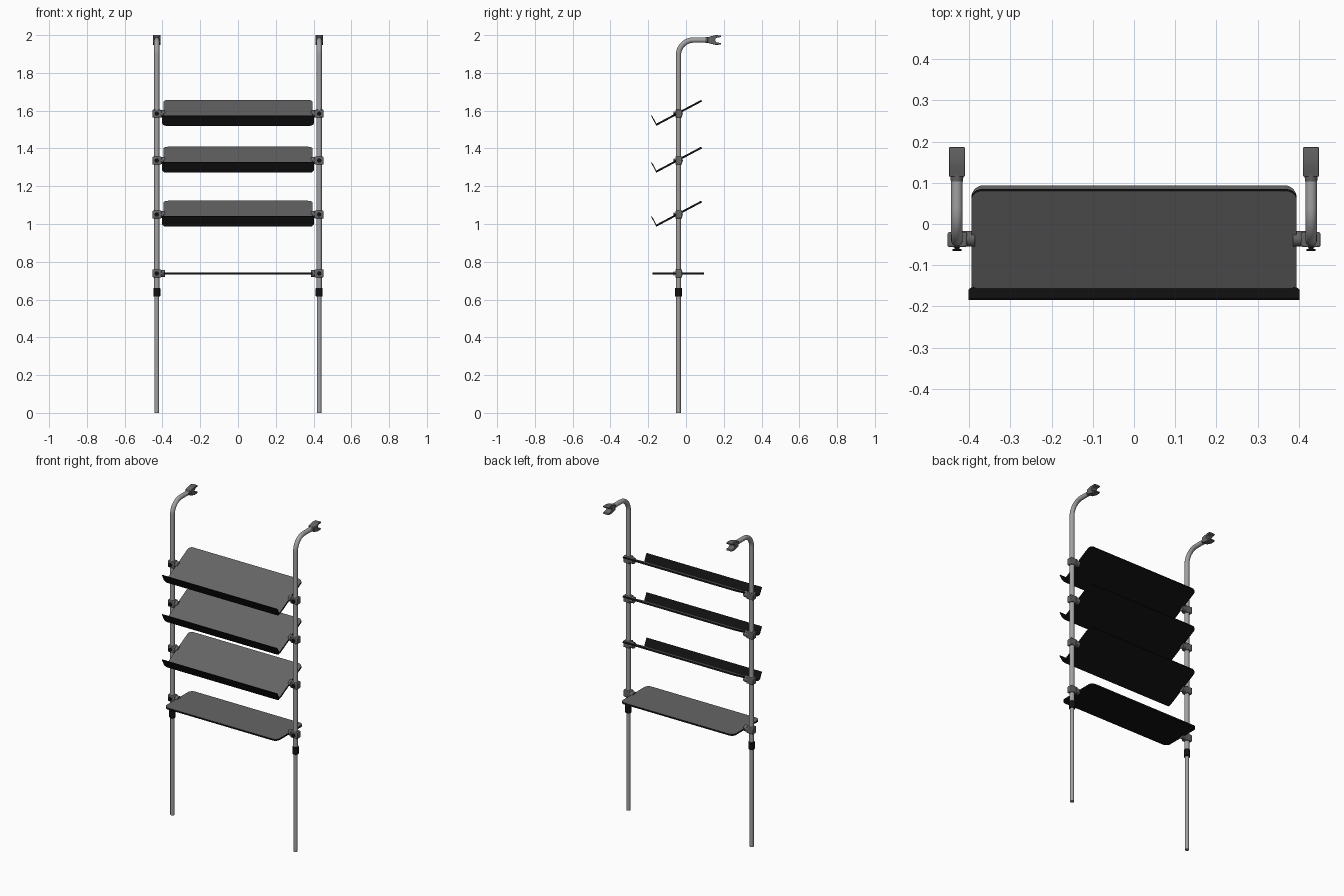
import bpy, bmesh
from math import sin, cos, pi, radians
from mathutils import Matrix, Vector

if "Cube" in bpy.data.objects:
    bpy.data.objects.remove(bpy.data.objects["Cube"])

PX, PY = 0.43, -0.04          # pole axis
TILT = radians(28)
T = Matrix.Translation


def mat(name, v):
    m = bpy.data.materials.new(name)
    m.diffuse_color = (v, v, v, 1)
    m.use_nodes = True
    m.node_tree.nodes["Principled BSDF"].inputs["Base Color"].default_value = m.diffuse_color
    return m


STEEL, DARK = mat("steel", 0.36), mat("dark_grey", 0.13)
TOP, BLACK = mat("shelf_top_grey", 0.13), mat("black", 0.006)


def finish(bm, name, mats, smooth=True):
    bmesh.ops.recalc_face_normals(bm, faces=bm.faces)
    me = bpy.data.meshes.new(name)
    bm.to_mesh(me)
    bm.free()
    ob = bpy.data.objects.new(name, me)
    bpy.context.collection.objects.link(ob)
    for m in mats:
        me.materials.append(m)
    if smooth:
        bpy.ops.object.select_all(action='DESELECT')
        ob.select_set(True)
        bpy.context.view_layer.objects.active = ob
        bpy.ops.object.shade_smooth_by_angle(angle=radians(35))
    return ob


def bevel(ob, w, seg=2):
    b = ob.modifiers.new("bevel", 'BEVEL')
    b.width, b.segments = w, seg
    b.limit_method, b.angle_limit = 'ANGLE', radians(40)


def prism(name, pts, t, mtx, mats, top_second=False):
    bm = bmesh.new()
    lo = [bm.verts.new((x, y, -t / 2)) for x, y in pts]
    hi = [bm.verts.new((x, y, t / 2)) for x, y in pts]
    bm.faces.new(lo)
    f = bm.faces.new(hi)
    if top_second:
        f.material_index = 1
    n = len(pts)
    for i in range(n):
        j = (i + 1) % n
        bm.faces.new((lo[i], lo[j], hi[j], hi[i]))
    bm.transform(mtx)
    return finish(bm, name, mats)


def cyl(name, r1, r2, p0, p1, m, seg=24):
    p0, p1 = Vector(p0), Vector(p1)
    d = p1 - p0
    bm = bmesh.new()
    bmesh.ops.create_cone(bm, cap_ends=True, segments=seg, radius1=r1, radius2=r2, depth=d.length)
    bm.transform(T((p0 + p1) / 2) @ d.to_track_quat('Z', 'Y').to_matrix().to_4x4())
    return finish(bm, name, [m])


def box(name, c, s, m, b):
    bm = bmesh.new()
    bmesh.ops.create_cube(bm, size=1)
    bm.transform(T(c) @ Matrix.Diagonal((*s, 1)))
    bevel(finish(bm, name, [m]), b)


def round_rect(hx, y0, y1, r_front, r_back, seg=6):
    pts = []
    for sx, y, r, a0 in ((1, y0, r_front, -90), (1, y1, r_back, 0),
                         (-1, y1, r_back, 90), (-1, y0, r_front, 180)):
        cx, cy = sx * (hx - r), y + (r if y == y0 else -r)
        if r == 0:
            pts.append((cx, cy))
            continue
        for i in range(seg + 1):
            a = radians(a0 + 90 * i / seg)
            pts.append((cx + r * cos(a), cy + r * sin(a)))
    return pts


def pipe(name, pts, r, m):
    cu = bpy.data.curves.new(name, 'CURVE')
    cu.dimensions = '3D'
    cu.bevel_depth, cu.bevel_resolution, cu.use_fill_caps = r, 6, True
    sp = cu.splines.new('POLY')
    sp.points.add(len(pts) - 1)
    for p, c in zip(sp.points, pts):
        p.co = (*c, 1)
    cu.materials.append(m)
    ob = bpy.data.objects.new(name, cu)
    bpy.context.collection.objects.link(ob)
    bpy.ops.object.select_all(action='DESELECT')
    ob.select_set(True)
    bpy.context.view_layer.objects.active = ob
    bpy.ops.object.convert(target='MESH')
    bpy.ops.object.shade_smooth_by_angle(angle=radians(40))


HEIGHTS = (0.738, 1.05, 1.336, 1.584)

# flat bottom shelf
prism("flat_shelf", round_rect(0.395, -0.177, 0.094, 0.03, 0.03), 0.01,
      T((0, 0, HEIGHTS[0])), [BLACK, TOP], True)

# tilted shelves with a front lip
for k, z in enumerate(HEIGHTS[1:]):
    base = T((0, -0.156, z - 0.058)) @ Matrix.Rotation(TILT, 4, 'X')
    prism(f"tilted_shelf_{k}", round_rect(0.395, 0, 0.27, 0.02, 0.025), 0.01,
          base, [BLACK, TOP], True)
    prism(f"shelf_lip_{k}", round_rect(0.402, -0.005, 0.055, 0.02, 0), 0.005,
          base @ T((0, -0.001, 0)) @ Matrix.Rotation(pi / 2, 4, 'X'), [BLACK])

# side view outline of the hook mouth (y, z)
ZT, R = 1.974, 0.08
FORK = [(0.115, -0.015), (0.14, -0.022), (0.158, -0.026), (0.187, -0.024), (0.184, -0.015)]
FORK += [(0.176 - 0.022 * cos(a), 0.015 * sin(a)) for a in
         [radians(-70 + 20 * i) for i in range(8)]]
FORK += [(0.184, 0.015), (0.187, 0.024), (0.158, 0.026), (0.14, 0.022), (0.115, 0.015)]
YZX = Matrix(((0, 0, 1, 0), (1, 0, 0, 0), (0, 1, 0, 0), (0, 0, 0, 1)))

for s, side in ((-1, "left"), (1, "right")):
    x = s * PX
    # telescoping pole with bent top
    cyl(f"{side}_lower_pole", 0.0125, 0.0125, (x, PY, 0), (x, PY, 0.66), STEEL)
    arc = [(x, PY + R * (1 - cos(a)), ZT - R + R * sin(a)) for a in
           [pi / 2 * i / 12 for i in range(13)]]
    pipe(f"{side}_upper_pole", [(x, PY, 0.65)] + arc + [(x, 0.125, ZT)], 0.014, STEEL)
    bevel(cyl(f"{side}_lock_collar", 0.0185, 0.0185, (x, PY, 0.615), (x, PY, 0.662), BLACK), 0.003)
    # hook end
    cyl(f"{side}_hook_socket", 0.0145, 0.019, (x, 0.103, ZT), (x, 0.14, ZT), DARK)
    bevel(prism(f"{side}_hook", FORK, 0.039, T((x, 0, ZT)) @ YZX, [DARK]), 0.002)
    # clamps
    for k, z in enumerate(HEIGHTS):
        box(f"{side}_clamp_{k}", (s * 0.429, -0.038, z), (0.047, 0.036, 0.042), DARK, 0.004)
        bevel(cyl(f"{side}_clamp_pivot_{k}", 0.019, 0.019, (s * 0.386, -0.036, z),
                  (s * 0.417, -0.036, z), DARK), 0.002)
        cyl(f"{side}_knob_stem_{k}", 0.006, 0.006, (x, -0.05, z), (x, -0.062, z), BLACK, 16)
        cyl(f"{side}_knob_{k}", 0.011, 0.011, (x, -0.061, z), (x, -0.066, z), BLACK, 20)
